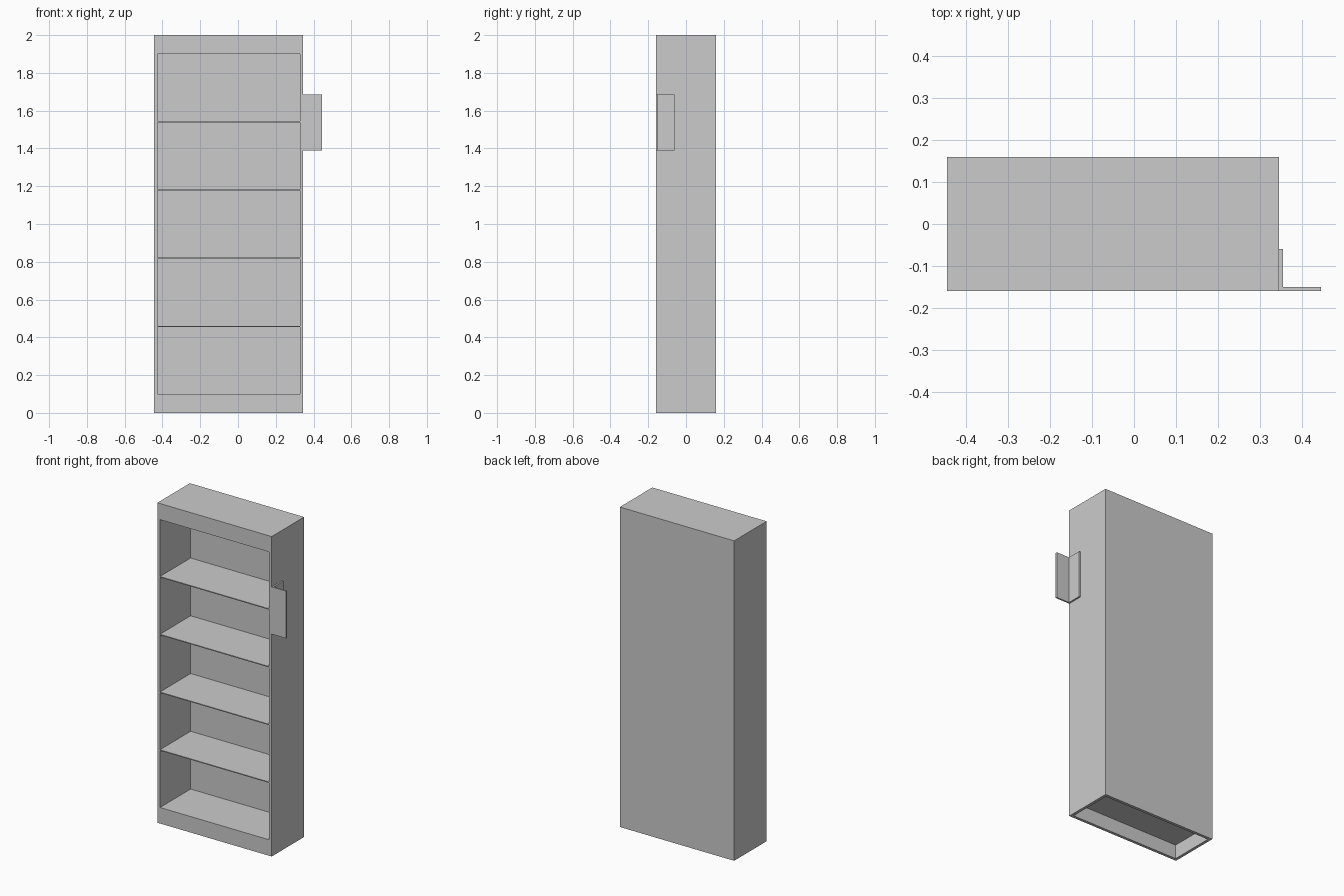
import bpy, bmesh
from mathutils import Matrix, Vector

if "Cube" in bpy.data.objects:
    bpy.data.objects.remove(bpy.data.objects["Cube"])


def boxes(name, spans):
    """One object from a list of (x0, x1, y0, y1, z0, z1) boxes."""
    bm = bmesh.new()
    for x0, x1, y0, y1, z0, z1 in spans:
        centre = Vector((x0 + x1, y0 + y1, z0 + z1)) / 2
        size = Matrix.Diagonal((x1 - x0, y1 - y0, z1 - z0, 1))
        bmesh.ops.create_cube(bm, size=1, matrix=Matrix.Translation(centre) @ size)
    mesh = bpy.data.meshes.new(name)
    bm.to_mesh(mesh)
    bm.free()
    obj = bpy.data.objects.new(name, mesh)
    bpy.context.collection.objects.link(obj)
    return obj


LEFT, RIGHT, DEPTH, HEIGHT = -0.445, 0.345, 0.16, 2.0
WALL, SHELF, PITCH, BASE = 0.018, 0.006, 0.361, 0.10

# Bookcase carcass: outer block
carcass = boxes("bookcase_carcass", [(LEFT, RIGHT, -DEPTH, DEPTH, 0, HEIGHT)])

# Five open compartments, leaving thin shelves between them
hollows = [(LEFT + WALL, RIGHT - WALL, -DEPTH - 0.1, DEPTH - WALL,
            BASE + i * PITCH, BASE + (i + 1) * PITCH - SHELF) for i in range(5)]

# Hollow plinth, open underneath
hollows.append((LEFT + WALL, RIGHT - WALL, -DEPTH + WALL, DEPTH - WALL,
                -0.1, BASE - 0.012))

cutter = boxes("hollow_cutter", hollows)
cutter.hide_render = True
cut = carcass.modifiers.new("hollows", 'BOOLEAN')
cut.operation = 'DIFFERENCE'
cut.solver = 'EXACT'
cut.object = cutter
bpy.context.view_layer.objects.active = carcass
carcass.select_set(True)
bpy.ops.object.modifier_apply(modifier=cut.name)
bpy.data.objects.remove(cutter)

# L-shaped side bracket, extruded from its plan profile
x, y, leg, t = RIGHT, -DEPTH, 0.1, 0.01
profile = [(x, y), (x + leg, y), (x + leg, y + t),
           (x + t, y + t), (x + t, y + leg), (x, y + leg)]
bm = bmesh.new()
face = bm.faces.new([bm.verts.new((px, py, 1.39)) for px, py in profile])
ext = bmesh.ops.extrude_face_region(bm, geom=[face])
bmesh.ops.translate(bm, vec=(0, 0, 0.295),
                    verts=[v for v in ext["geom"] if isinstance(v, bmesh.types.BMVert)])
bmesh.ops.recalc_face_normals(bm, faces=bm.faces)
mesh = bpy.data.meshes.new("sign_bracket")
bm.to_mesh(mesh)
bm.free()
bpy.context.collection.objects.link(bpy.data.objects.new("side_bracket", mesh))
